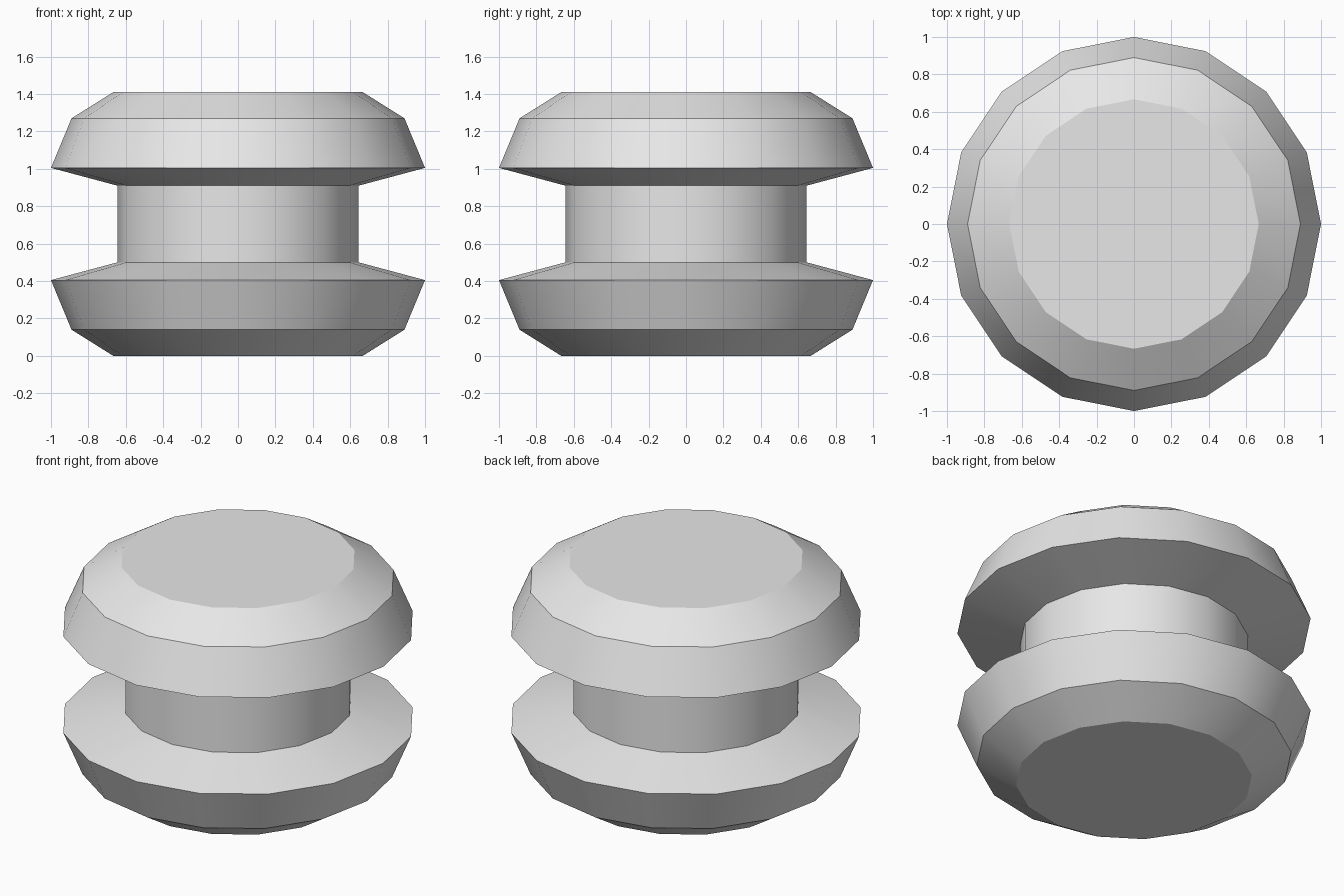
import bpy, bmesh, math

if "Cube" in bpy.data.objects:
    bpy.data.objects.remove(bpy.data.objects["Cube"])

SIDES = 16

# Half profile of the spool (radius, height), mirrored about mid height
HEIGHT = 1.41
lower = [(0.667, 0.0), (0.89, 0.14), (1.0, 0.405), (0.645, 0.5)]
profile = lower + [(r, HEIGHT - z) for r, z in reversed(lower)]

grey = bpy.data.materials.new("light grey")
grey.diffuse_color = (0.8, 0.8, 0.8, 1)
grey.use_nodes = True
grey.node_tree.nodes["Principled BSDF"].inputs["Base Color"].default_value = grey.diffuse_color

# Lathe the profile into rings, bridge them and cap both ends
bm = bmesh.new()
rings = []
for r, z in profile:
    rings.append([bm.verts.new((r * math.cos(2 * math.pi * i / SIDES),
                                r * math.sin(2 * math.pi * i / SIDES), z))
                  for i in range(SIDES)])
for a, b in zip(rings, rings[1:]):
    for i in range(SIDES):
        j = (i + 1) % SIDES
        bm.faces.new((a[i], a[j], b[j], b[i]))
bm.faces.new(list(reversed(rings[0])))
bm.faces.new(rings[-1])
bmesh.ops.recalc_face_normals(bm, faces=bm.faces[:])

mesh = bpy.data.meshes.new("spool")
bm.to_mesh(mesh)
bm.free()
mesh.materials.append(grey)
spool = bpy.data.objects.new("spool", mesh)
bpy.context.collection.objects.link(spool)

# Smooth around the axis, sharp at the rims
bpy.context.view_layer.objects.active = spool
spool.select_set(True)
bpy.ops.object.shade_smooth_by_angle(angle=math.radians(30))
